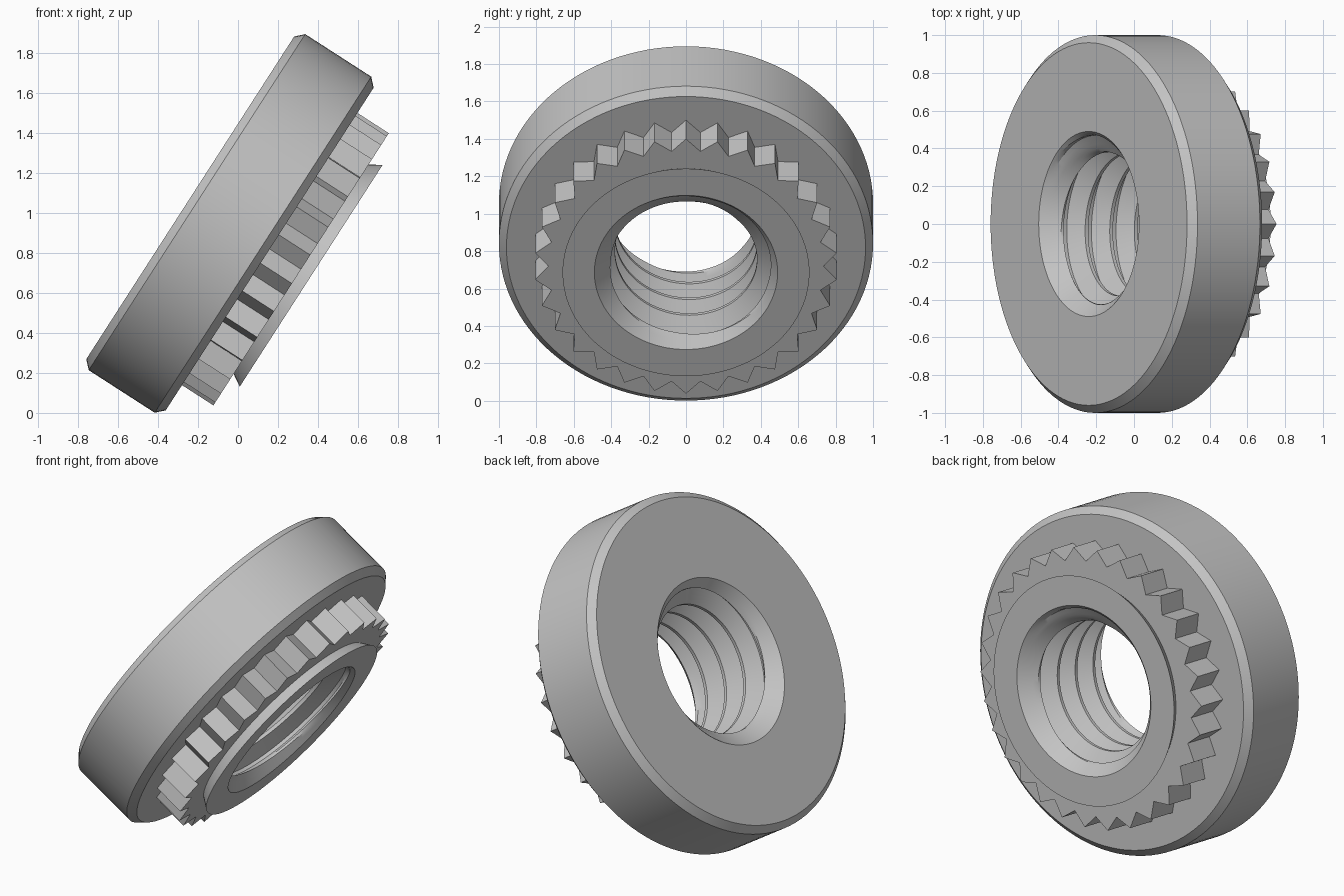
import bpy, bmesh, math
from mathutils import Matrix, Vector

cube = bpy.data.objects.get("Cube")
if cube:
    bpy.data.objects.remove(cube, do_unlink=True)

# Single bare-metal colour
steel = bpy.data.materials.new("steel grey")
steel.use_nodes = True
GREY = (0.55, 0.55, 0.55, 1)
steel.diffuse_color = GREY
steel.node_tree.nodes["Principled BSDF"].inputs["Base Color"].default_value = GREY

# Tilted frame: local z runs along the bore towards the toothed side
TILT = math.radians(57.2)
axis = Vector((math.sin(TILT), 0, -math.cos(TILT)))
up = Vector((math.cos(TILT), 0, math.sin(TILT)))
FRAME = Matrix((up, axis.cross(up), axis)).transposed().to_4x4()
FRAME.translation = (-0.239, 0, 1.076)

LENGTH = 0.72
MOUTH = 0.49
PITCH = 0.155
CREST, ROOT = 0.38, 0.47
SIDES = 120


def sweep(name, column, steps, smooth):
    """Join the (height, radius) column given for each angle into a closed ring."""
    bm = bmesh.new()
    cols = []
    for i in range(steps + 1):
        a = math.tau * i / steps
        cols.append([bm.verts.new((r * math.cos(a), r * math.sin(a), t))
                     for t, r in column(i, a)])
    for c, d in zip(cols, cols[1:]):
        for j in range(len(c) - 1):
            bm.faces.new((c[j], d[j], d[j + 1], c[j + 1]))
    bmesh.ops.remove_doubles(bm, verts=bm.verts, dist=1e-5)
    bmesh.ops.recalc_face_normals(bm, faces=bm.faces)
    mesh = bpy.data.meshes.new(name)
    bm.to_mesh(mesh)
    bm.free()
    mesh.materials.append(steel)
    obj = bpy.data.objects.new(name, mesh)
    bpy.context.collection.objects.link(obj)
    obj.matrix_world = FRAME
    if smooth:
        bpy.ops.object.select_all(action='DESELECT')
        obj.select_set(True)
        bpy.context.view_layer.objects.active = obj
        bpy.ops.object.shade_smooth_by_angle(angle=math.radians(28))
    return obj


# One thread pitch: narrow crest, flank, narrow root, flank
half = 0.01
start, end = half, PITCH / 2 - half
flank = [(start + (end - start) * s / 4, CREST + (ROOT - CREST) * s / 4) for s in range(5)]
thread = flank + [(PITCH - t, r) for t, r in reversed(flank)]

# Outside of the collar, from the plain face round to the flared shank
outside = [(0, MOUTH), (0, 0.96), (0.04, 1), (0.433, 1), (0.473, 0.96),
           (0.473, 0.62), (0.655, 0.62), (LENGTH, 0.66), (LENGTH, MOUTH)]


def nut_column(i, angle):
    """Outside profile, then the helical bore with a countersink at each end."""
    bore = []
    for k in range(-2, 7):
        for off, r in thread:
            t = PITCH * (k + angle / math.tau) + off
            t = min(max(t, 0), LENGTH)
            cone = MOUTH - min(t, LENGTH - t)
            bore.append((t, max(r, cone)))
    return outside + bore[::-1]


sweep("threaded_collar", nut_column, SIDES, True)

# Serrated clinching ring around the shank
TEETH = 30


def tooth_column(i, angle):
    r = 0.81 if i % 2 == 0 else 0.735
    return [(0.46, 0.6), (0.46, r), (0.66, r), (0.66, 0.6), (0.46, 0.6)]


sweep("serrated_ring", tooth_column, TEETH * 2, False)
